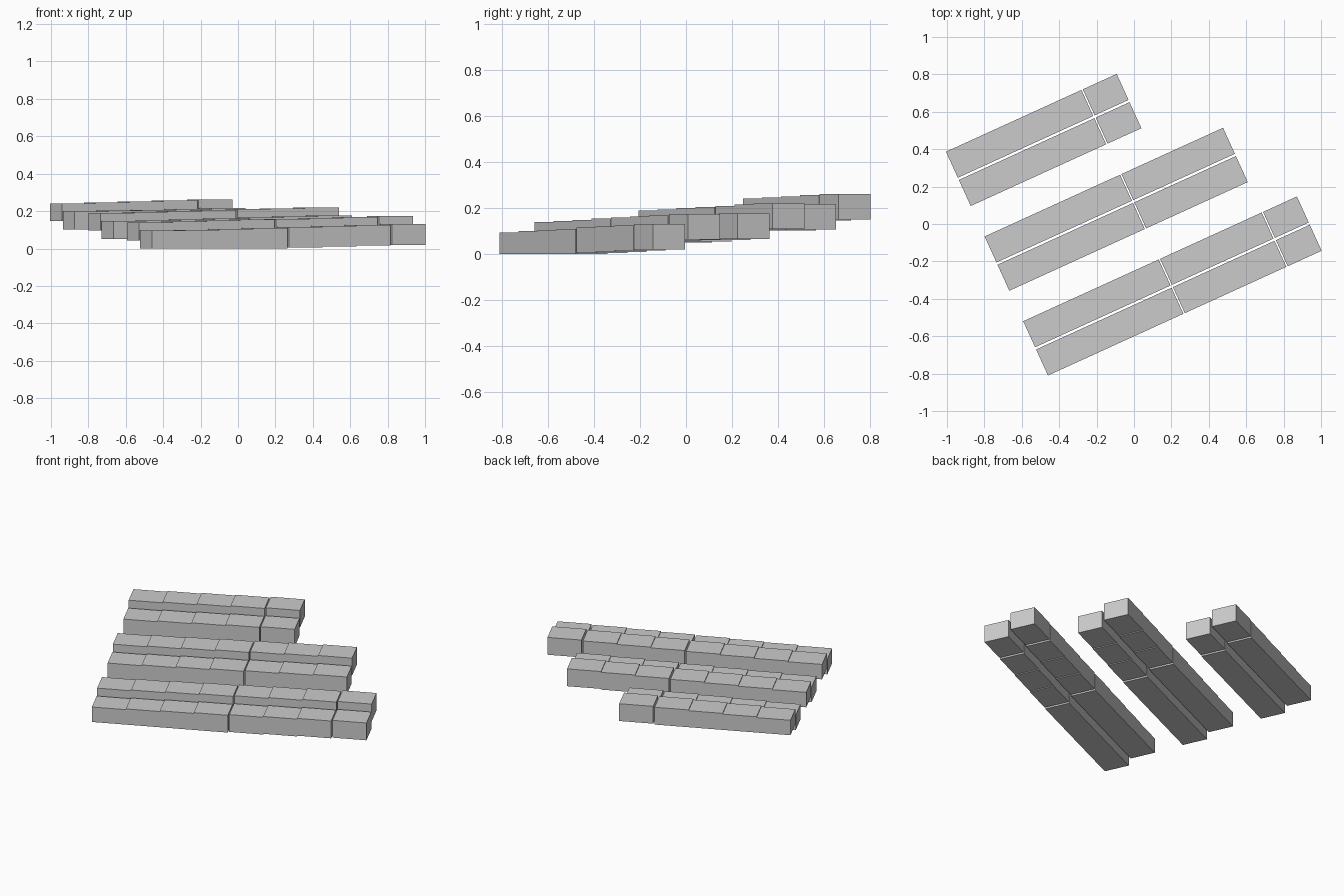
import bpy, bmesh
from math import radians
from mathutils import Matrix, Vector

if "Cube" in bpy.data.objects:
    bpy.data.objects.remove(bpy.data.objects["Cube"])

UNIT, GAP, DEPTH = 0.199, 0.008, 0.153   # unit length, joint gap, row width
PITCH, RISE = 0.166, 0.005               # row spacing, step between units
ROT = Matrix.Rotation(radians(24.5), 4, 'Z')
ORIGIN = Vector((-0.46, -0.81, 0))


def add_box(bm, lo, hi):
    lo, hi = Vector(lo), Vector(hi)
    size = hi - lo
    bmesh.ops.create_cube(bm, size=1, matrix=Matrix.Translation(ORIGIN) @ ROT
                          @ Matrix.Translation((lo + hi) / 2)
                          @ Matrix.Diagonal((*size, 1)))


def row(name, count, slot, base):
    """A terraced row: every unit steps up slightly, joints after units 4 and 7."""
    bm = bmesh.new()
    y = slot * PITCH
    for i in range(count):
        x = i * UNIT + GAP * ((i >= 4) + (i >= 7))
        bottom = base + max(0, i - 3) * RISE
        top = base + 0.095 + i * RISE
        add_box(bm, (x, y, bottom), (x + UNIT, y + DEPTH, top))
    mesh = bpy.data.meshes.new(name)
    bm.to_mesh(mesh)
    bm.free()
    bpy.context.collection.objects.link(bpy.data.objects.new(name, mesh))


# Three back-to-back pairs of terraced house rows climbing the slope
for p, count in enumerate((8, 7, 5)):
    row(f"terrace_{p + 1}_front", count, p * 3, p * 0.051)
    row(f"terrace_{p + 1}_back", count, p * 3 + 1, p * 0.051 + 0.044)
